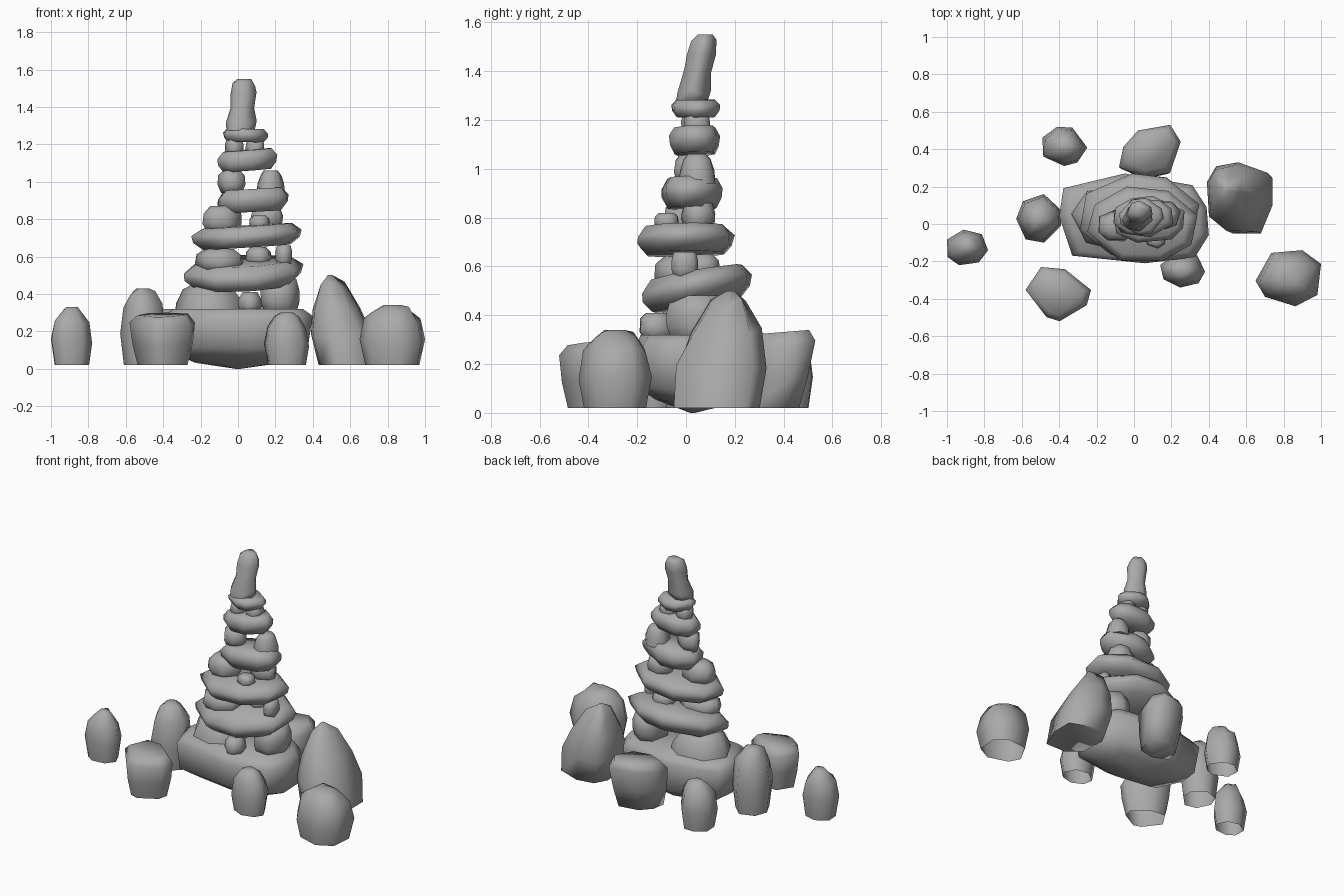
import bpy, bmesh, math, random

default = bpy.data.objects.get("Cube")
if default:
    bpy.data.objects.remove(default, do_unlink=True)

grey = bpy.data.materials.new("stone grey")
grey.use_nodes = True
grey.diffuse_color = (0.4, 0.4, 0.4, 1)
bsdf = next(n for n in grey.node_tree.nodes if n.type == 'BSDF_PRINCIPLED')
bsdf.inputs["Base Color"].default_value = grey.diffuse_color
bsdf.inputs["Roughness"].default_value = 0.9

# Vertical profiles: (height fraction, width fraction)
SLAB = [(0, .8), (.35, .98), (.65, 1), (1, .82)]
PEBBLE = [(0, .75), (.35, 1), (.75, .94), (1, .6)]
MOUND = [(0, 1), (.4, .94), (.8, .74), (1, .5)]
BOULDER = [(0, .84), (.4, 1), (.75, .86), (.93, .55), (1, .28)]
BLOCK = [(0, .77), (.4, .92), (.82, 1), (1, .78)]
PEAK = [(0, .95), (.35, 1), (.65, .78), (.88, .4), (1, .08)]
BASE = [(0, .04), (.14, .62), (.32, .95), (.85, 1), (1, .88)]
SPIRE = [(0, .92), (.15, 1), (.45, .78), (.72, .86), (.9, .74), (1, .45)]


def fit(values, low, high):
    """Stretch values so that they span low to high."""
    a, b = min(values), max(values)
    return [low + (v - a) / (b - a) * (high - low) for v in values]


def rough_outline(sides, rng):
    phase = rng.uniform(0, math.tau)
    angles = [phase + math.tau * (i + rng.uniform(-.2, .2)) / sides for i in range(sides)]
    return [(math.cos(a), math.sin(a)) for a in angles]


def stone(name, x, y, z, profile, outline=None, sides=7, tilt=(0, 0),
          lean=(0, 0), flat_base=False, capped=True, seed=1):
    """Loft an irregular outline up a profile and fit it to the given spans."""
    rng = random.Random(seed)
    pts = outline or rough_outline(sides, rng)
    px = fit([p[0] for p in pts], -.5, .5)
    py = fit([p[1] for p in pts], -.5, .5)
    w, d, h = x[1] - x[0], y[1] - y[0], z[1] - z[0]
    thick = h - .4 * (abs(tilt[0]) * w + abs(tilt[1]) * d)
    n = len(pts)
    xs, ys, zs = [], [], []
    for level, scale in profile:
        for i in range(n):
            wobble = rng.uniform(-.05, .05) if 0 < level < 1 else 0
            s = scale * (1 + wobble * .5)
            u, v = px[i] * w * s, py[i] * d * s
            xs.append(u + lean[0] * level)
            ys.append(v + lean[1] * level)
            zs.append((level + wobble) * thick + tilt[0] * u + tilt[1] * v)
    if flat_base:
        zs = [max(0, v) for v in zs]
        zs[:n] = [0] * n
    coords = zip(fit(xs, *x), fit(ys, *y), fit(zs, *z))

    bm = bmesh.new()
    verts = [bm.verts.new(c) for c in coords]
    for r in range(len(profile) - 1):
        for i in range(n):
            j = (i + 1) % n
            bm.faces.new([verts[r * n + i], verts[r * n + j],
                          verts[r * n + n + j], verts[r * n + n + i]])
    bm.faces.new(verts[-n:])
    if capped:
        bm.faces.new(verts[:n][::-1])
    mesh = bpy.data.meshes.new(name)
    bmesh.ops.recalc_face_normals(bm, faces=bm.faces)
    bm.to_mesh(mesh)
    bm.free()
    mesh.materials.append(grey)
    obj = bpy.data.objects.new(name, mesh)
    bpy.context.collection.objects.link(obj)
    bpy.ops.object.select_all(action='DESELECT')
    obj.select_set(True)
    bpy.context.view_layer.objects.active = obj
    bpy.ops.object.shade_smooth_by_angle(angle=math.radians(80))


# Large foundation stone
stone("base_stone", (-.4, .4), (-.21, .27), (0, .32), BASE,
      outline=[(.4, -.05), (.4, .1), (.32, .22), (-.05, .28), (-.38, .2),
               (-.4, .05), (-.33, -.16), (.06, -.21), (.33, -.17)], seed=4)

# Wide flat slabs of the tower
slabs = [
    ("lower_slab", (-.29, .35), (-.18, .27), (.41, .61), (.05, .2)),
    ("second_slab", (-.25, .34), (-.2, .2), (.635, .78), (.07, .02)),
    ("third_slab", (-.11, .27), (-.1, .15), (.83, .97), (.06, 0)),
    ("fourth_slab", (-.11, .21), (-.07, .14), (1.05, 1.18), (.08, .03)),
    ("cap_slab", (-.08, .16), (-.06, .14), (1.21, 1.285), (-.02, 0)),
]
for k, (name, x, y, z, tilt) in enumerate(slabs):
    stone(name, x, y, z, SLAB, sides=8, tilt=tilt, seed=20 + k)

# Small stones wedged between the slabs
wedges = [
    ("lower_left", (-.34, .03), (-.14, .2), (.28, .45), MOUND),
    ("lower_right", (.12, .33), (-.08, .17), (.29, .48), SLAB),
    ("lower_front", (0, .13), (-.19, -.05), (.3, .41), PEBBLE),
    ("second_left", (-.23, .03), (-.13, .07), (.52, .64), PEBBLE),
    ("second_middle", (.04, .18), (-.01, .14), (.55, .65), PEBBLE),
    ("second_right", (.2, .29), (-.06, .05), (.55, .66), SLAB),
    ("third_left", (-.19, .02), (-.09, .08), (.73, .87), PEBBLE),
    ("third_front", (.06, .17), (-.13, -.03), (.75, .82), PEBBLE),
    ("third_right", (.07, .24), (-.02, .12), (.75, .86), SLAB),
    ("fourth_left", (-.11, .04), (-.05, .08), (.94, 1.06), PEBBLE),
    ("fourth_right", (.1, .25), (-.03, .12), (.94, 1.06), MOUND),
    ("fifth_left", (-.07, .03), (-.02, .09), (1.14, 1.23), SLAB),
    ("fifth_right", (.04, .14), (-.01, .1), (1.14, 1.23), PEBBLE),
]
for k, (name, x, y, z, profile) in enumerate(wedges):
    stone(name + "_wedge", x, y, z, profile, seed=50 + k)

# Leaning finger stone on top
stone("top_stone", (-.065, .1), (-.04, .125), (1.275, 1.55), SPIRE,
      lean=(.02, .065), seed=8)

# Standing stones around the tower, open underneath
GROUND = .02
boulders = [
    ("far_right", (-1, -.78), (-.22, -.03), .33),
    ("right", (-.63, -.39), (-.1, .16), .43),
    ("front_left", (.14, .38), (-.34, -.15), .3),
    ("far_left", (.65, 1), (-.44, -.14), .34),
    ("back_right", (-.49, -.25), (.31, .52), .32),
]
for k, (name, x, y, top) in enumerate(boulders):
    stone(name + "_boulder", x, y, (GROUND, top), BOULDER,
          flat_base=True, capped=False, seed=80 + k)

stone("front_right_boulder", (-.58, -.23), (-.52, -.23), (GROUND, .3), BLOCK,
      outline=[(-.5, -.24), (-.58, -.36), (-.47, -.5), (-.4, -.52),
               (-.25, -.44), (-.23, -.36), (-.37, -.25)],
      tilt=(.03, .1), flat_base=True, capped=False, seed=5)

# Two larger closed stones
stone("back_boulder", (-.08, .25), (.24, .53), (GROUND, .34), BLOCK,
      outline=[(-.08, .3), (.05, .24), (.19, .27), (.25, .44),
               (.19, .53), (.02, .5), (-.06, .41)],
      tilt=(0, .08), lean=(0, .04), flat_base=True, seed=6)
stone("peaked_boulder", (.39, .74), (-.05, .33), (GROUND, .5), PEAK,
      outline=[(.4, .03), (.5, -.05), (.67, -.05), (.74, .11),
               (.74, .27), (.57, .33), (.44, .31), (.39, .22)],
      lean=(-.1, .06), flat_base=True, seed=7)
